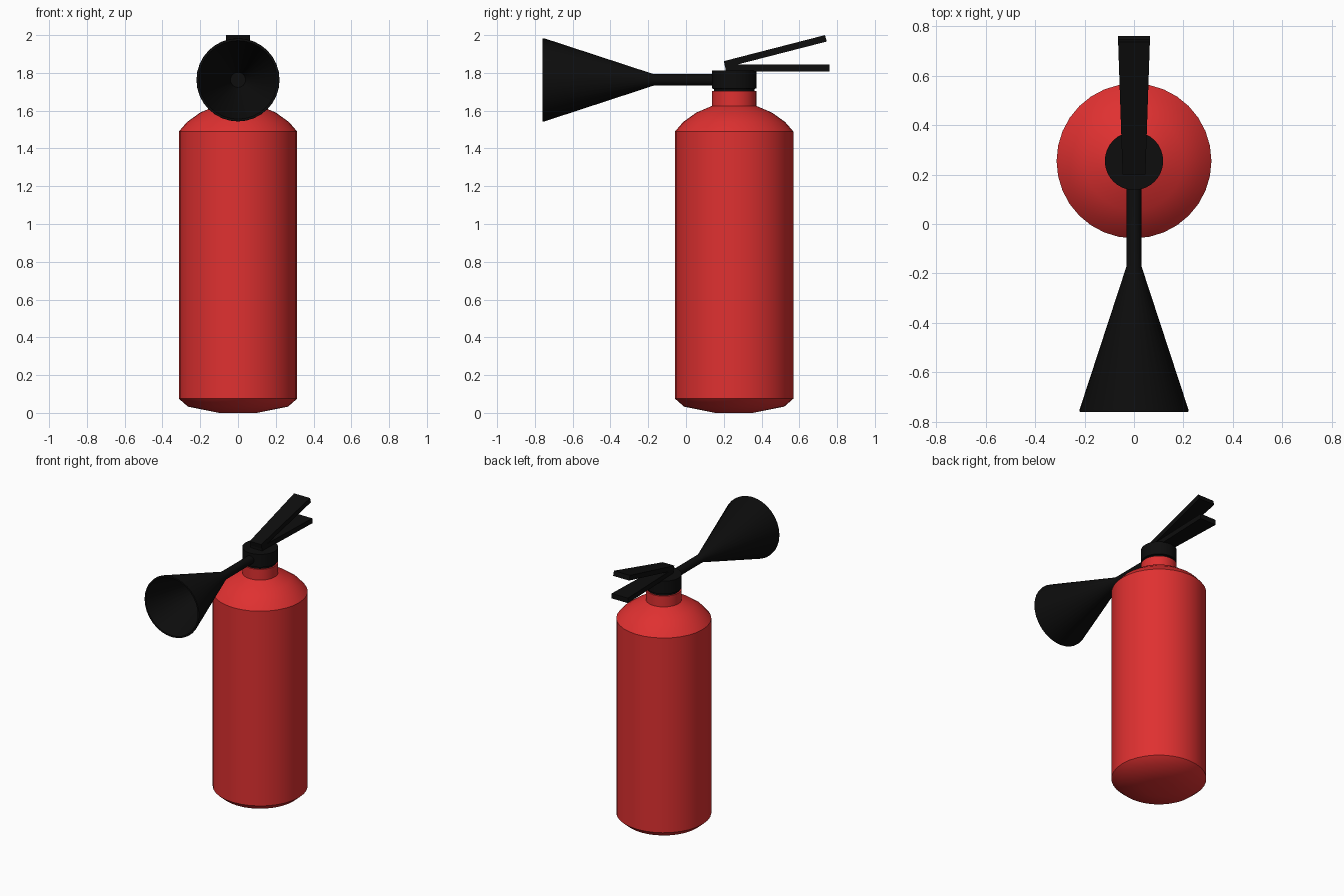
import bpy, math

if "Cube" in bpy.data.objects:
    bpy.data.objects.remove(bpy.data.objects["Cube"])

CY = 0.255     # y of the tank axis
HZ = 1.763     # z of the horn axis


def material(name, color):
    m = bpy.data.materials.new(name)
    m.diffuse_color = (*color, 1)
    m.use_nodes = True
    m.node_tree.nodes["Principled BSDF"].inputs["Base Color"].default_value = m.diffuse_color
    return m


red = material("red paint", (0.74, 0.03, 0.03))
black = material("black plastic", (0.004, 0.004, 0.004))


def make(name, verts, faces, mat, smooth=None):
    me = bpy.data.meshes.new(name)
    me.from_pydata(verts, [], faces)
    me.materials.append(mat)
    ob = bpy.data.objects.new(name, me)
    bpy.context.collection.objects.link(ob)
    bpy.ops.object.select_all(action='DESELECT')
    ob.select_set(True)
    bpy.context.view_layer.objects.active = ob
    bpy.ops.object.mode_set(mode='EDIT')
    bpy.ops.mesh.select_all(action='SELECT')
    bpy.ops.mesh.normals_make_consistent(inside=False)
    bpy.ops.object.mode_set(mode='OBJECT')
    if smooth:
        bpy.ops.object.shade_smooth_by_angle(angle=math.radians(smooth))
    return ob


def lathe(name, profile, mat, place, n=32, smooth=30):
    """Spin (radius, height) points and cap both ends; place maps to world."""
    verts, faces = [], []
    for r, h in profile:
        for i in range(n):
            a = 2 * math.pi * i / n
            verts.append(place(r * math.cos(a), r * math.sin(a), h))
    for k in range(len(profile) - 1):
        for i in range(n):
            j = (i + 1) % n
            faces.append((k*n + i, k*n + j, (k+1)*n + j, (k+1)*n + i))
    faces.append(tuple(range(n)))
    faces.append(tuple(range((len(profile) - 1) * n, len(profile) * n)))
    return make(name, verts, faces, mat, smooth)


def upright(x, y, h):
    return (x, CY + y, h)


def forward(x, z, h):
    return (x, h, HZ + z)


# Tank with rounded base, shoulder and neck
lathe("tank", [(0.10, 0.0), (0.265, 0.033), (0.313, 0.075), (0.313, 1.49),
               (0.27, 1.54), (0.20, 1.59), (0.118, 1.625), (0.118, 1.703)],
      red, upright)

# Valve head with a slim groove above the neck
lathe("valve", [(0.108, 1.69), (0.108, 1.715), (0.118, 1.718), (0.118, 1.812)],
      black, upright)

# Hose pipe and hollow horn, one closed shell
lathe("horn", [(0.03, 0.22), (0.03, -0.17), (0.22, -0.75), (0.219, -0.76),
               (0.208, -0.76), (0.04, -0.22)], black, forward)


# Levers: flat bars that widen toward the hand end
def lever(name, side_profile, w0, w1):
    verts = []
    for s in (-1, 1):
        for y, z in side_profile:
            t = (y - 0.2) / 0.56
            verts.append((s * (w0 + (w1 - w0) * t), y, z))
    faces = [(0, 1, 2, 3), (4, 5, 6, 7)]
    faces += [(i, (i + 1) % 4, (i + 1) % 4 + 4, i + 4) for i in range(4)]
    make(name, verts, faces, black)


lever("carry_handle", [(0.21, 1.808), (0.76, 1.808), (0.76, 1.844), (0.21, 1.844)], 0.046, 0.065)
lever("squeeze_lever", [(0.208, 1.828), (0.745, 1.966), (0.736, 2.0), (0.2, 1.862)], 0.046, 0.065)
